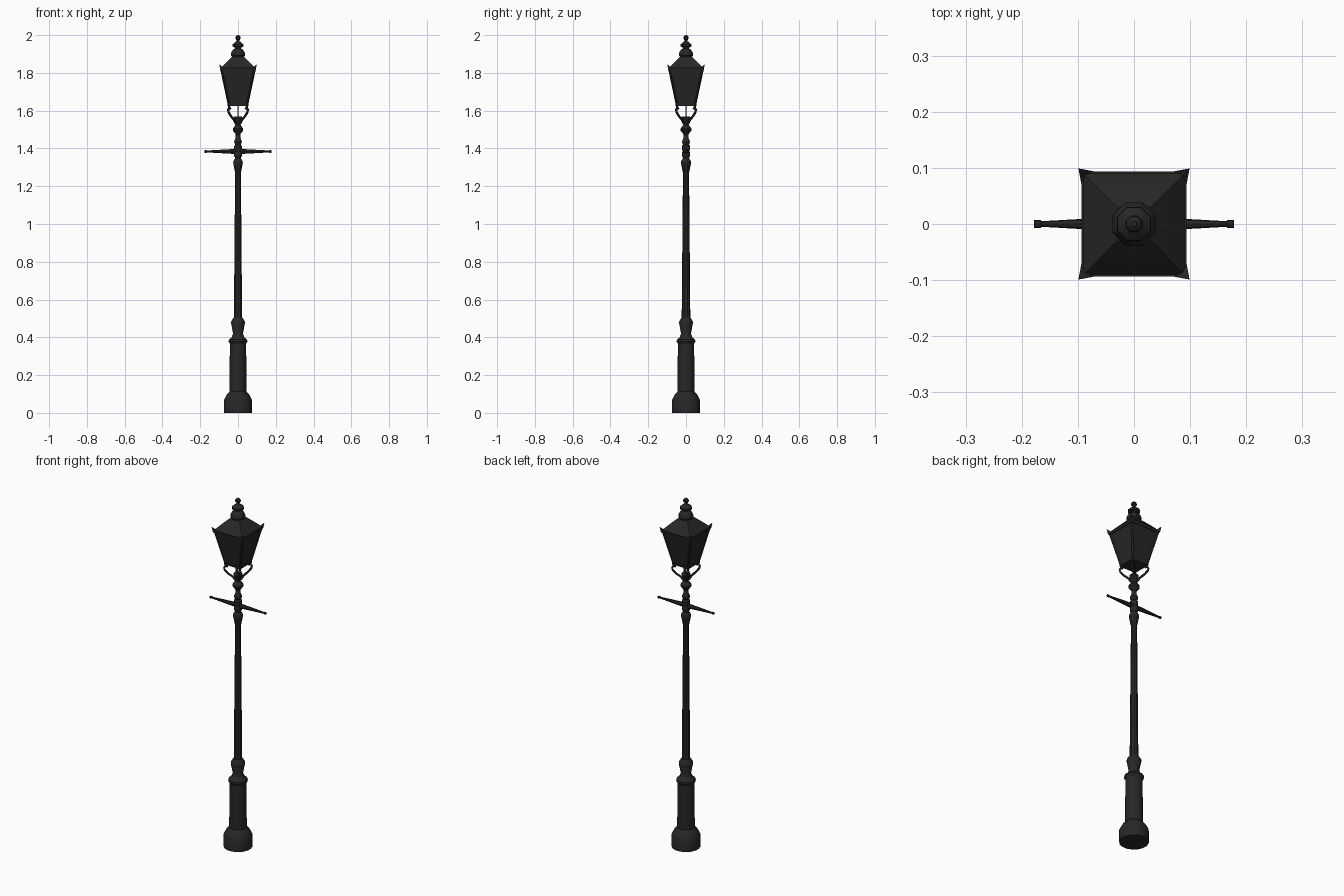
import bpy, bmesh, math
from mathutils import Vector

if "Cube" in bpy.data.objects:
    bpy.data.objects.remove(bpy.data.objects["Cube"])

iron = bpy.data.materials.new("dark_iron")
iron.diffuse_color = (0.02, 0.02, 0.02, 1)
iron.use_nodes = True
iron.node_tree.nodes["Principled BSDF"].inputs["Base Color"].default_value = iron.diffuse_color


def make(name, bm, smooth=None):
    bmesh.ops.recalc_face_normals(bm, faces=bm.faces[:])
    me = bpy.data.meshes.new(name)
    bm.to_mesh(me)
    bm.free()
    me.materials.append(iron)
    ob = bpy.data.objects.new(name, me)
    bpy.context.collection.objects.link(ob)
    if smooth:
        bpy.ops.object.select_all(action='DESELECT')
        ob.select_set(True)
        bpy.context.view_layer.objects.active = ob
        bpy.ops.object.shade_smooth_by_angle(angle=math.radians(smooth))
    return ob


def loft(bm, rings):
    """Skin a list of equal-length point loops, capped at both ends."""
    vs = [[bm.verts.new(p) for p in r] for r in rings]
    n = len(vs[0])
    for a, b in zip(vs, vs[1:]):
        for i in range(n):
            bm.faces.new((a[i], a[(i + 1) % n], b[(i + 1) % n], b[i]))
    bm.faces.new(vs[0][::-1])
    bm.faces.new(vs[-1])


def ring(r, z, n, turn=0.0):
    return [(r * math.cos(2 * math.pi * i / n + turn),
             r * math.sin(2 * math.pi * i / n + turn), z) for i in range(n)]


def square(h, z):
    return ring(h * math.sqrt(2), z, 4, math.pi / 4)


def turned(name, profile, n, smooth=35):
    bm = bmesh.new()
    loft(bm, [ring(r, z, n, math.pi / n) for r, z in profile])
    return make(name, bm, smooth)


def bar(bm, path, w):
    """Square-section strip along a path that stays in a vertical plane."""
    pts = [Vector(p) for p in path]
    flat = pts[-1] - pts[0]
    side = Vector((-flat.y, flat.x, 0))
    side = side.normalized() if side.length > 1e-5 else Vector((0, 1, 0))
    rings = []
    for i, p in enumerate(pts):
        t = (pts[min(i + 1, len(pts) - 1)] - pts[max(i - 1, 0)]).normalized()
        up = t.cross(side).normalized()
        rings.append([p + side * w * a + up * w * b
                      for a, b in ((1, 1), (-1, 1), (-1, -1), (1, -1))])
    loft(bm, rings)


# Pedestal and shaft
turned("base", [(.076, 0), (.076, .068), (.062, .095), (.046, .112), (.044, .37)], 16)
turned("base_collar", [(.044, .365), (.052, .378), (.05, .388), (.036, .398),
                       (.027, .42), (.038, .475), (.037, .485), (.024, .505)], 12)
turned("shaft", [(.023, .49), (.016, 1.29)], 10)
turned("upper_collar", [(.016, 1.27), (.019, 1.285), (.027, 1.325), (.025, 1.335),
                        (.015, 1.35), (.022, 1.36), (.022, 1.375), (.018, 1.385),
                        (.022, 1.4), (.022, 1.412), (.015, 1.42), (.022, 1.435),
                        (.014, 1.455), (.013, 1.475), (.029, 1.495), (.029, 1.505),
                        (.014, 1.525), (.017, 1.54), (.025, 1.56), (.022, 1.568)], 10)

# Ladder rest: two tapering arms with small end knobs
bm = bmesh.new()
for s in (-1, 1):
    loft(bm, [[(s * x, r * math.cos(a), 1.384 + r * math.sin(a))
               for a in [math.pi / 4 * k for k in range(8)]]
              for x, r in ((0, .013), (.04, .012), (.165, .005), (.166, .007), (.178, .007))])
make("ladder_rest", bm, 35)

# Curled brackets to the four lantern corners, and the gas pipe
bm = bmesh.new()
for sx in (-1, 1):
    for sy in (-1, 1):
        path = [(.010, 1.53), (.021, 1.552), (.038, 1.572), (.050, 1.592), (.052, 1.606),
                (.046, 1.616), (.039, 1.610)]
        bar(bm, [(sx * d, sy * d, z) for d, z in path], .0045)
        bar(bm, [(sx * .046, sy * .046, 1.612), (sx * .049, sy * .049, 1.632)], .0045)
make("brackets", bm)
turned("gas_pipe", [(.004, 1.56), (.004, 1.64)], 8)

# Lantern: panes, corner frame, rims
bm = bmesh.new()
loft(bm, [square(.049, 1.63), square(.089, 1.82)])
make("lantern_panes", bm)
bm = bmesh.new()
for sx in (-1, 1):
    for sy in (-1, 1):
        bar(bm, [(sx * .047, sy * .047, 1.627), (sx * .089, sy * .089, 1.825)], .0045)
make("lantern_corner_bars", bm)
bm = bmesh.new()
loft(bm, [square(.052, 1.624), square(.053, 1.636)])
loft(bm, [square(.091, 1.81), square(.094, 1.825)])
make("lantern_rims", bm)

# Roof and corner ears
bm = bmesh.new()
loft(bm, [square(.093, 1.822), square(.062, 1.856), square(.030, 1.888)])
make("roof", bm)
bm = bmesh.new()
for sx in (-1, 1):
    for sy in (-1, 1):
        tip = bm.verts.new((sx * .099, sy * .099, 1.847))
        b = [bm.verts.new((sx * x, sy * y, z)) for x, y, z in
             ((.094, .072, 1.822), (.094, .094, 1.815), (.072, .094, 1.822), (.086, .086, 1.828))]
        for i in range(4):
            bm.faces.new((b[i], b[(i + 1) % 4], tip))
        bm.faces.new(b)
make("roof_ears", bm)

# Vent cap and finial
turned("vent_cap", [(.034, 1.875), (.036, 1.888), (.041, 1.893), (.041, 1.903),
                    (.030, 1.922), (.018, 1.93), (.020, 1.936), (.033, 1.94),
                    (.032, 1.95), (.018, 1.962), (.009, 1.968)], 8)
turned("finial", [(.008, 1.96), (.008, 1.972), (.016, 1.982), (.014, 1.992), (.005, 2.0)], 8)
